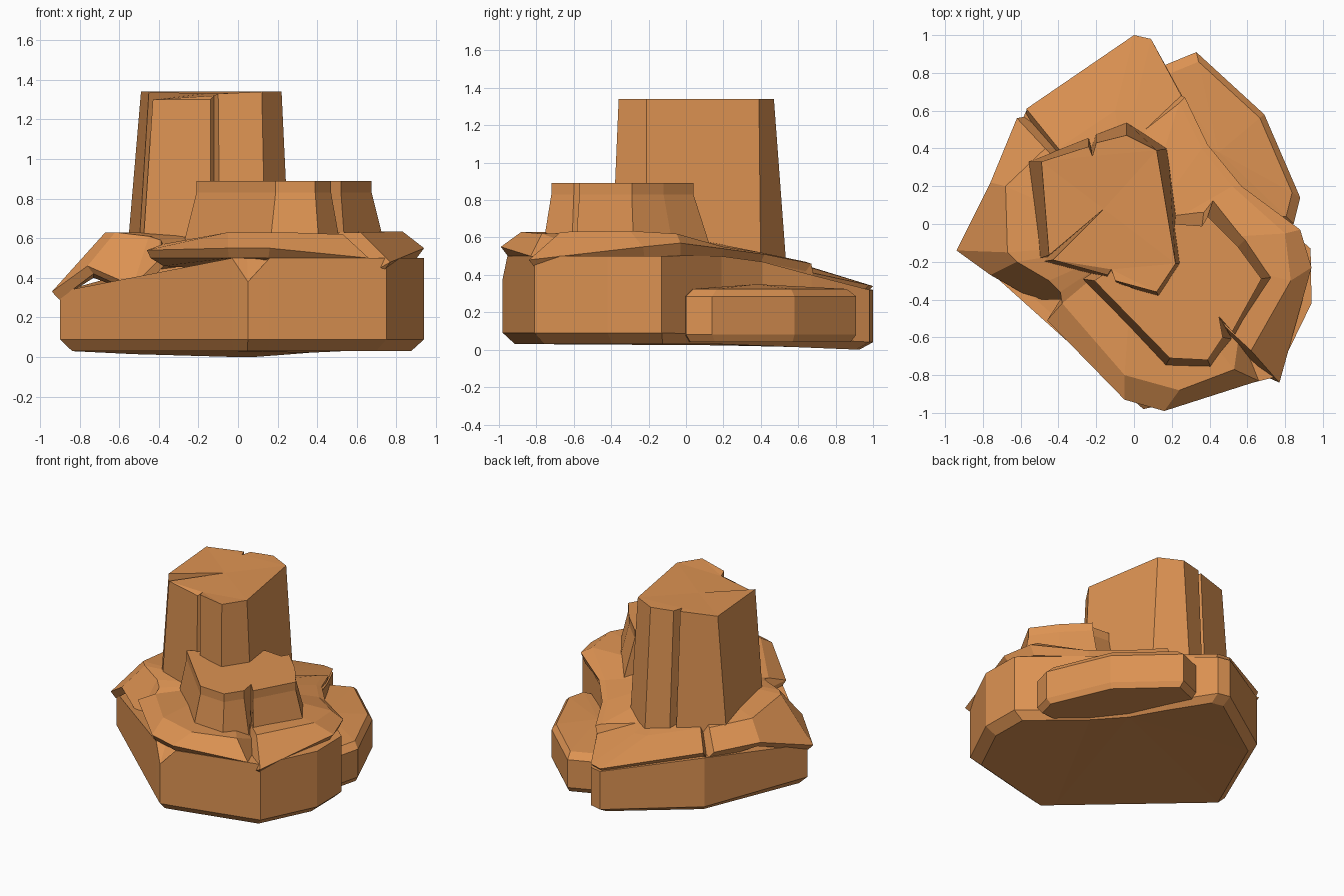
import bpy, bmesh

stone = bpy.data.materials.new("orange sandstone")
stone.diffuse_color = (0.72, 0.29, 0.085, 1)


def loft(name, rings, peak=None):
    """Skin equal-length rings; close with an n-gon below and an n-gon or fan above."""
    bm = bmesh.new()
    vs = [[bm.verts.new(p) for p in r] for r in rings]
    n = len(vs[0])
    for a, b in zip(vs, vs[1:]):
        for i in range(n):
            j = (i + 1) % n
            bm.faces.new((a[i], a[j], b[j], b[i]))
    bm.faces.new(vs[0][::-1])
    if peak:
        c = bm.verts.new(peak)
        for i in range(n):
            bm.faces.new((vs[-1][i], vs[-1][(i + 1) % n], c))
    else:
        bm.faces.new(vs[-1])
    bmesh.ops.recalc_face_normals(bm, faces=bm.faces)
    bmesh.ops.triangulate(bm, faces=[f for f in bm.faces if len(f.verts) > 4])
    me = bpy.data.meshes.new(name)
    bm.to_mesh(me)
    bm.free()
    me.materials.append(stone)
    ob = bpy.data.objects.new(name, me)
    bpy.context.collection.objects.link(ob)
    return ob


def ring(pts, z, s=1.0, c=(0, -0.05)):
    """Scale an outline about c; z is a number or a function of the point."""
    f = z if callable(z) else (lambda p: z)
    return [(c[0] + (p[0] - c[0]) * s, c[1] + (p[1] - c[1]) * s, f(p)) for p in pts]


def keep_z(p):
    return p[2]


# Base body: upright walls, bevelled foot, clipped front corner
body = [(-0.03, -0.91, .5), (0.05, -0.98, .38), (0.16, -0.955, .5), (0.75, -0.81, .5),
        (0.94, -0.42, .5), (0.935, -0.13, .5), (0.57, 0.19, .5), (0.39, 0.41, .47),
        (0.26, 0.67, .40), (0.09, 0.98, .32), (0.0, 1.0, .32), (-0.57, 0.6, .42),
        (-0.9, -0.13, .33)]
floor = lambda p: 0.03 - 0.03 * max(0, p[1] - 0.2) / 0.8
foot = lambda p: 0.09 - 0.05 * max(0, p[1]) / 1.0
loft("base_body", [ring(body, floor, 0.93), ring(body, foot), ring(body, keep_z),
                   ring(body, lambda p: max(p[2], .5 if p[1] < -.5 else 0), 0.92)],
     (0, -0.05, 0.5))

# Overhanging cap on the base: outer rim and inner shoulder, with cracks
rim = [(-0.46, -0.51, .54), (-0.05, -0.93, .55), (0.16, -0.99, .55), (0.66, -0.83, .50),
       (0.68, -0.80, .43), (0.77, -0.84, .48), (0.94, -0.23, .55), (0.88, -0.03, .57),
       (0.57, 0.20, .54), (0.39, 0.42, .51), (0.27, 0.67, .46), (0.25, 0.68, .41),
       (0.09, 0.98, .345), (0.0, 1.0, .34), (-0.57, 0.61, .46), (-0.57, 0.57, .40),
       (-0.62, 0.56, .46), (-0.76, 0.22, .44), (-0.94, -0.14, .33), (-0.76, -0.27, .46),
       (-0.53, -0.40, .36), (-0.39, -0.40, .50)]
shoulder = [(-0.38, -0.42, .57), (-0.05, -0.80, .63), (0.24, -0.88, .63), (0.53, -0.77, .62),
            (0.55, -0.63, .57), (0.62, -0.67, .63), (0.83, -0.30, .635), (0.80, -0.05, .62),
            (0.52, 0.20, .55), (0.36, 0.40, .52), (0.24, 0.64, .47), (0.06, 0.50, .47),
            (0.0, 0.60, .45), (-0.10, 0.60, .46), (-0.40, 0.40, .52), (-0.43, 0.41, .48),
            (-0.47, 0.40, .54), (-0.68, 0.20, .59), (-0.67, -0.15, .63), (-0.62, -0.20, .63),
            (-0.45, -0.30, .61), (-0.39, -0.36, .59)]
loft("base_cap", [ring(rim, lambda p: min(.5, p[2] - .04), 0.96), rim, shoulder],
     (0, -0.1, 0.62))

# Low slab at the back right
slab = [(0.10, 0.55), (0.16, 0.84), (0.33, 0.91), (0.69, 0.58), (0.88, 0.14),
        (0.845, 0.0), (0.5, -0.02)]
mid = (0.45, 0.4)
loft("back_slab", [ring(slab, .04, .94, mid), ring(slab, .08), ring(slab, .285),
                   ring(slab, .325, .9, mid)], (0.45, 0.38, 0.35))

# Tall pillar, with notches front and back and a crack across its top
low = [(-0.57, 0.33), (-0.24, 0.46), (-0.225, 0.41), (-0.20, 0.48), (-0.04, 0.54),
       (0.18, 0.40), (0.265, -0.21), (0.14, -0.40), (-0.09, -0.32), (-0.12, -0.26),
       (-0.14, -0.29), (-0.49, -0.20), (-0.46, -0.18), (-0.51, -0.185)]
high = [(-0.49, 0.33, 1.34), (-0.24, 0.41, 1.34), (-0.22, 0.36, 1.34), (-0.20, 0.43, 1.34),
        (-0.04, 0.47, 1.34), (0.12, 0.39, 1.34), (0.22, -0.21, 1.34), (0.12, -0.36, 1.34),
        (-0.10, -0.30, 1.33), (-0.12, -0.24, 1.32), (-0.14, -0.27, 1.30),
        (-0.43, -0.19, 1.30), (-0.16, 0.08, 1.33), (-0.45, -0.165, 1.34)]
loft("tall_pillar", [ring(low, .40), high])

# Short pillar in front, with an upright top band and two notches
low = [(-0.28, -0.29), (0.16, -0.76), (0.41, -0.765), (0.52, -0.61), (0.48, -0.53),
       (0.54, -0.59), (0.745, -0.28), (0.60, -0.07), (0.42, 0.13), (0.37, 0.07), (0.20, 0.05)]
high = [(-0.21, -0.30), (0.19, -0.71), (0.39, -0.72), (0.47, -0.60), (0.45, -0.49),
        (0.52, -0.57), (0.675, -0.29), (0.55, -0.12), (0.39, 0.04), (0.36, -0.01), (0.22, 0.0)]
loft("short_pillar", [ring(low, .55), ring(high, .83), ring(high, .89)])
